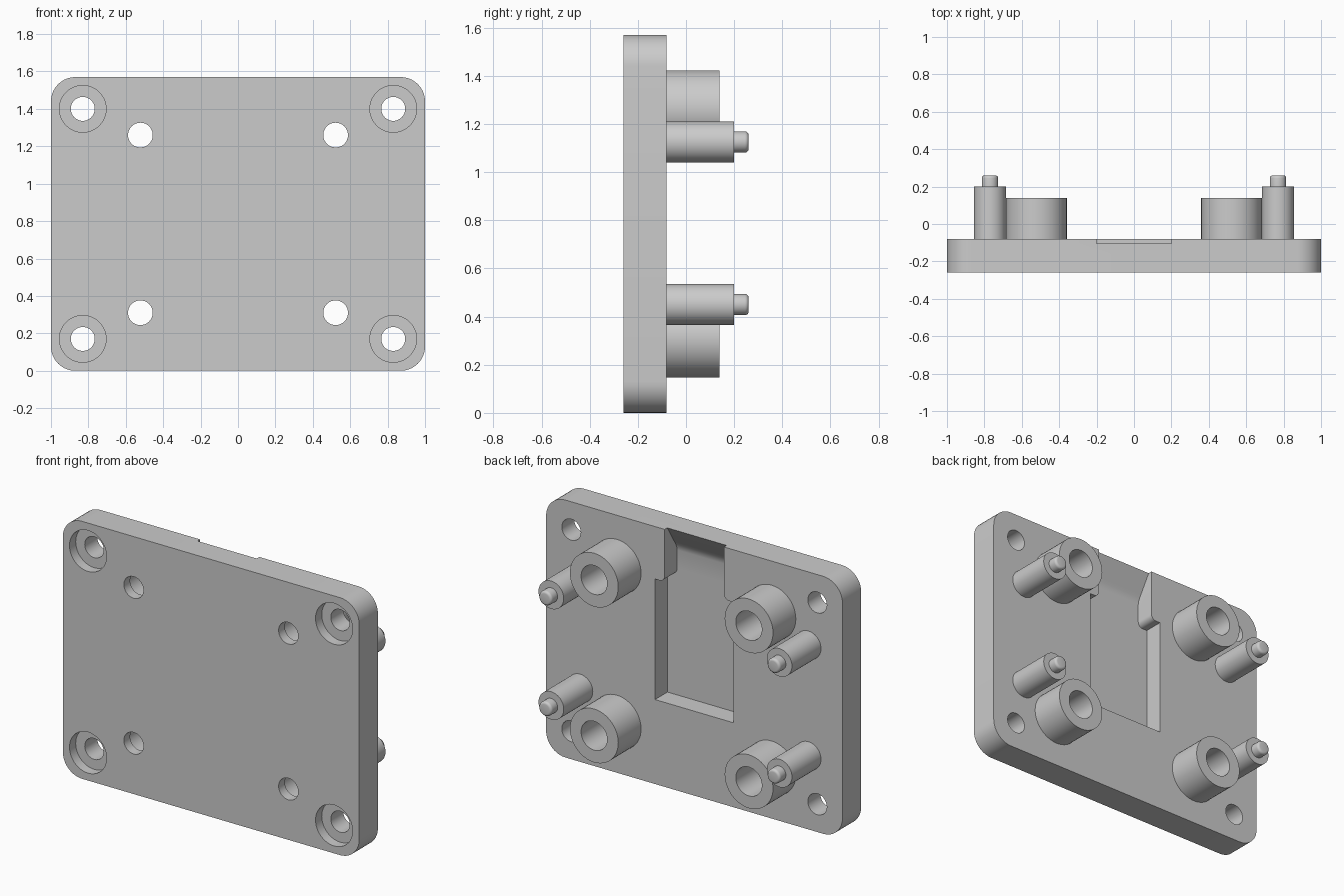
import bpy
import bmesh
from math import sin, cos, pi, radians

if "Cube" in bpy.data.objects:
    bpy.data.objects.remove(bpy.data.objects["Cube"], do_unlink=True)

grey = bpy.data.materials.new("plain_grey")
grey.use_nodes = True
grey.diffuse_color = (0.6, 0.6, 0.6, 1)
grey.node_tree.nodes["Principled BSDF"].inputs["Base Color"].default_value = (0.6, 0.6, 0.6, 1)

FRONT, BACK, HEIGHT = -0.26, -0.08, 1.57
FLOOR = -0.2


def finish(name, bm):
    bmesh.ops.recalc_face_normals(bm, faces=bm.faces[:])
    mesh = bpy.data.meshes.new(name)
    bm.to_mesh(mesh)
    bm.free()
    mesh.materials.append(grey)
    obj = bpy.data.objects.new(name, mesh)
    bpy.context.collection.objects.link(obj)
    return obj


def activate(obj):
    bpy.ops.object.select_all(action="DESELECT")
    obj.select_set(True)
    bpy.context.view_layer.objects.active = obj


def smooth(obj):
    activate(obj)
    bpy.ops.object.shade_smooth_by_angle(angle=radians(30))


def prism(name, outline, place, lo, hi):
    """Extrude a 2D outline; place(a, b, depth) gives the 3D point."""
    bm = bmesh.new()
    low = [bm.verts.new(place(a, b, lo)) for a, b in outline]
    top = [bm.verts.new(place(a, b, hi)) for a, b in outline]
    bm.faces.new(low)
    bm.faces.new(top)
    n = len(outline)
    for i in range(n):
        j = (i + 1) % n
        bm.faces.new((low[i], low[j], top[j], top[i]))
    return finish(name, bm)


def lathe(name, profile, x, z, closed=False, steps=48):
    """Turn a (radius, y) profile about the y direction through (x, z)."""
    bm = bmesh.new()
    rings = []
    for r, y in profile:
        rings.append([bm.verts.new((x + r * cos(2 * pi * i / steps), y,
                                    z + r * sin(2 * pi * i / steps))) for i in range(steps)])
    pairs = list(zip(rings, rings[1:]))
    if closed:
        pairs.append((rings[-1], rings[0]))
    else:
        bm.faces.new(rings[0])
        bm.faces.new(rings[-1])
    for a, b in pairs:
        for i in range(steps):
            j = (i + 1) % steps
            bm.faces.new((a[i], a[j], b[j], b[i]))
    return finish(name, bm)


def arc(cx, cy, r, start, end, steps=10):
    return [(cx + r * cos(radians(start + (end - start) * i / steps)),
             cy + r * sin(radians(start + (end - start) * i / steps))) for i in range(steps + 1)]


def cut(target, cutter):
    mod = target.modifiers.new("cut", "BOOLEAN")
    mod.operation = "DIFFERENCE"
    mod.solver = "EXACT"
    mod.object = cutter
    activate(target)
    bpy.ops.object.modifier_apply(modifier=mod.name)
    bpy.data.objects.remove(cutter, do_unlink=True)


def on_xz(a, b, depth):
    return (a, depth, b)


def on_yz(a, b, depth):
    return (depth, a, b)


# Rounded base plate
R = 0.13
corners = (arc(1 - R, HEIGHT - R, R, 0, 90) + arc(R - 1, HEIGHT - R, R, 90, 180)
           + arc(R - 1, R, R, 180, 270) + arc(1 - R, R, R, 270, 360))
plate = prism("base_plate", corners, on_xz, FRONT, BACK)

# Cable channel: ramp running out through the top edge
ramp = [(0.1, 0.7), (FLOOR, 0.7), (FLOOR, 1.40), (-0.196, 1.42), (-0.187, 1.44),
        (-0.174, 1.46), (-0.105, HEIGHT), (-0.105, 1.7), (0.1, 1.7)]
cut(plate, prism("channel_cutter", ramp, on_yz, -0.2, 0.2))

# Wide pocket with rounded shoulders leading into the channel
half = [(0.265, 0.515), (0.265, 1.25)] + arc(0.235, 1.285, 0.035, 270, 180, 8)
pocket = half + [(-x, z) for x, z in reversed(half)]
cut(plate, prism("pocket_cutter", pocket, on_xz, FLOOR, 0.1))

# Details repeated in the four corners
for side, sx in (("left", 1), ("right", -1)):
    for level, hole_z, boss_z, pin_z in (("lower", 0.17, 0.31, 0.45), ("upper", 1.40, 1.26, 1.125)):
        tag = level + "_" + side

        # Counterbored screw hole
        screw = [(0.125, -0.4), (0.125, FLOOR), (0.064, FLOOR), (0.064, 0.1)]
        cut(plate, lathe("screw_cutter", screw, sx * 0.83, hole_z))

        # Stepped bore passing through plate and boss
        bore = [(0.066, -0.4), (0.066, FLOOR), (0.088, FLOOR), (0.088, 0.1)]
        cut(plate, lathe("bore_cutter", bore, sx * 0.522, boss_z))

        # Hollow boss
        tube = [(0.088, BACK), (0.163, BACK), (0.163, 0.14), (0.088, 0.14)]
        smooth(lathe("boss_" + tag, tube, sx * 0.522, boss_z, closed=True))

        # Locating pin with a rounded tip
        pin = [(0.085, BACK), (0.085, 0.2), (0.044, 0.2)] + arc(0.029, 0.245, 0.015, 0, 90, 4)
        smooth(lathe("pin_" + tag, pin, sx * 0.77, pin_z))

smooth(plate)
